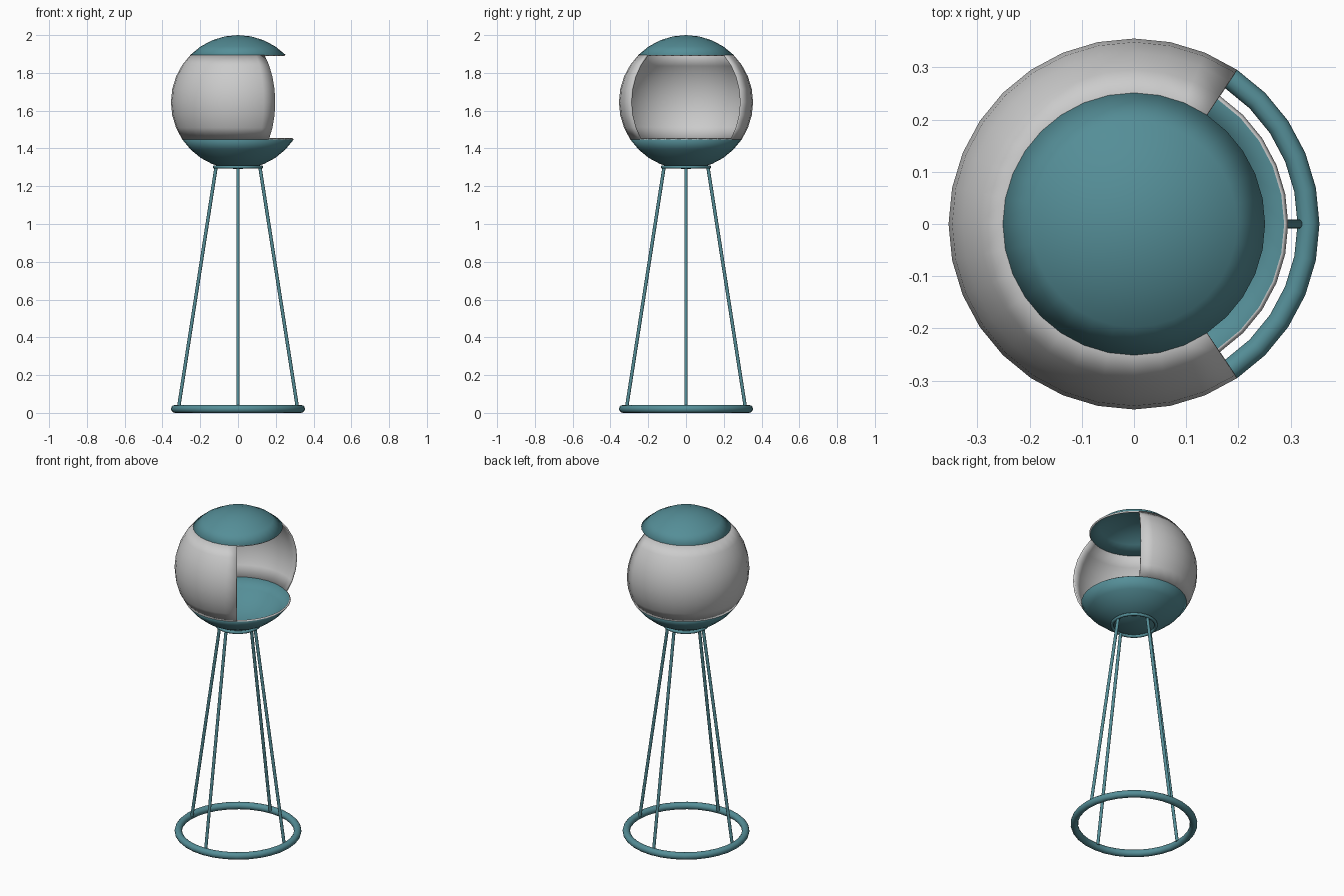
import bpy, bmesh
from math import radians, sin, cos, degrees, atan2, asin, pi
from mathutils import Vector

if "Cube" in bpy.data.objects:
    bpy.data.objects.remove(bpy.data.objects["Cube"])

R, CENTRE_Z = 0.355, 1.645

teal = bpy.data.materials.new("teal")
teal.diffuse_color = (0.09, 0.27, 0.31, 1)
teal.use_nodes = True
teal.node_tree.nodes["Principled BSDF"].inputs["Base Color"].default_value = teal.diffuse_color
grey = bpy.data.materials.new("grey")
grey.diffuse_color = (0.8, 0.8, 0.8, 1)
grey.use_nodes = True
grey.node_tree.nodes["Principled BSDF"].inputs["Base Color"].default_value = grey.diffuse_color


def smooth(obj):
    bpy.ops.object.select_all(action='DESELECT')
    obj.select_set(True)
    bpy.context.view_layer.objects.active = obj
    bpy.ops.object.shade_smooth_by_angle(angle=radians(40))


def sphere_part(name, lat_min, lat_max, opening=0, colour=None):
    """Thin slice of the pod sphere between two latitudes, with an opening towards +x."""
    bm = bmesh.new()
    bmesh.ops.create_uvsphere(bm, u_segments=32, v_segments=16, radius=R)
    drop = []
    for f in bm.faces:
        c = f.calc_center_median()
        lat = degrees(asin(c.z / c.length))
        az = abs(degrees(atan2(c.y, c.x)))
        if not lat_min < lat < lat_max or az < opening:
            drop.append(f)
    bmesh.ops.delete(bm, geom=drop, context='FACES')
    mesh = bpy.data.meshes.new(name)
    bm.to_mesh(mesh)
    bm.free()
    obj = bpy.data.objects.new(name, mesh)
    bpy.context.collection.objects.link(obj)
    obj.location.z = CENTRE_Z
    solid = obj.modifiers.new("thickness", 'SOLIDIFY')
    solid.thickness = 0.01
    solid.offset = -1
    if colour:
        # teal skin with a grey cut edge
        mesh.materials.append(colour)
        mesh.materials.append(grey)
        solid.material_offset_rim = 1
    smooth(obj)
    return obj


def ring(name, major, minor, z):
    bpy.ops.mesh.primitive_torus_add(major_radius=major, minor_radius=minor,
                                     major_segments=32, minor_segments=12,
                                     location=(0, 0, z))
    obj = bpy.context.object
    obj.name = name
    obj.data.materials.append(teal)
    smooth(obj)


def rod(name, a, b, radius):
    a, b = Vector(a), Vector(b)
    bpy.ops.mesh.primitive_cylinder_add(vertices=16, radius=radius, depth=(b - a).length,
                                        location=(a + b) / 2)
    obj = bpy.context.object
    obj.name = name
    obj.rotation_euler = (b - a).to_track_quat('Z', 'Y').to_euler()
    obj.data.materials.append(teal)
    smooth(obj)


# Pod: domed lid, open-sided shell and lower bowl
sphere_part("top_cap", 45, 91, colour=teal)
sphere_part("side_shell", -33.75, 45, opening=56.25)
sphere_part("lower_bowl", -91, -33.75, colour=teal)

# Stand: floor ring, collar under the bowl and four splayed legs
ring("base_ring", 0.334, 0.021, 0.021)
ring("support_collar", 0.124, 0.009, 1.302)
for i, side in enumerate(("right", "back", "left", "front")):
    c, s = cos(i * pi / 2), sin(i * pi / 2)
    rod(side + "_leg", (0.315 * c, 0.315 * s, 0.025), (0.116 * c, 0.116 * s, 1.302), 0.009)
